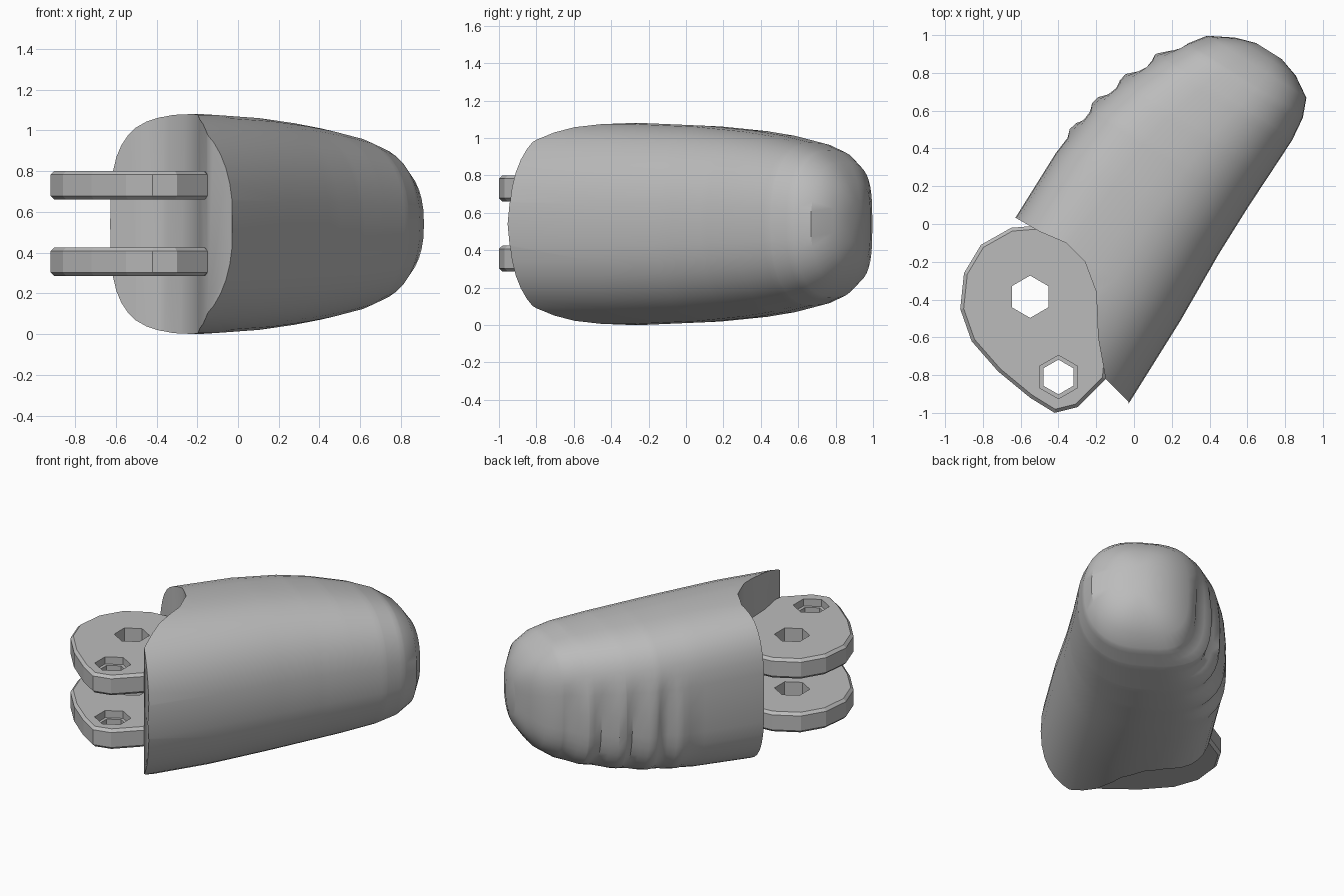
import bpy, bmesh, math
from mathutils import Vector

if "Cube" in bpy.data.objects:
    bpy.data.objects.remove(bpy.data.objects["Cube"])

grey = bpy.data.materials.new("plain grey")
grey.use_nodes = True
COLOUR = (0.5, 0.5, 0.5, 1)
grey.diffuse_color = COLOUR
grey.node_tree.nodes["Principled BSDF"].inputs["Base Color"].default_value = COLOUR

ALONG = Vector((0.53, 0.848, 0))    # from knuckle to fingertip
ACROSS = Vector((0.848, -0.53, 0))  # from pad side to back side
MID_Z = 0.54


def make_object(name, bm):
    bmesh.ops.recalc_face_normals(bm, faces=bm.faces)
    mesh = bpy.data.meshes.new(name)
    bm.to_mesh(mesh)
    bm.free()
    mesh.materials.append(grey)
    obj = bpy.data.objects.new(name, mesh)
    bpy.context.collection.objects.link(obj)
    return obj


def prism(name, outline, z0, z1, bevel=0):
    bm = bmesh.new()
    base = bm.faces.new([bm.verts.new((x, y, z0)) for x, y in outline])
    ext = bmesh.ops.extrude_face_region(bm, geom=[base])["geom"]
    for v in ext:
        if isinstance(v, bmesh.types.BMVert):
            v.co.z = z1
    if bevel:
        rims = [e for e in bm.edges if abs(e.verts[0].co.z - e.verts[1].co.z) < 1e-5]
        bmesh.ops.bevel(bm, geom=rims, offset=bevel, segments=1, affect="EDGES")
    return make_object(name, bm)


def cut(target, cutter):
    cutter.hide_render = True
    mod = target.modifiers.new("cut", "BOOLEAN")
    mod.operation = "DIFFERENCE"
    mod.solver = "EXACT"
    mod.object = cutter
    bpy.context.view_layer.objects.active = target
    bpy.ops.object.modifier_apply(modifier=mod.name)
    bpy.data.objects.remove(cutter)


def hexagon(x, y, r):
    return [(x + r * math.sin(k * math.pi / 3), y + r * math.cos(k * math.pi / 3))
            for k in range(6)]


def smooth(obj, angle):
    bpy.ops.object.select_all(action="DESELECT")
    obj.select_set(True)
    bpy.context.view_layer.objects.active = obj
    bpy.ops.object.shade_smooth_by_angle(angle=math.radians(angle))


# Fingertip shell: distance along, pad side, back side, half height
stations = [(-1.0, -0.55, 0.48, 0.54), (-0.3, -0.55, 0.48, 0.54),
            (0.1, -0.55, 0.465, 0.525), (0.4, -0.52, 0.465, 0.5),
            (0.6, -0.46, 0.47, 0.475), (0.82, -0.36, 0.475, 0.435),
            (0.95, -0.28, 0.46, 0.395), (1.05, -0.2, 0.42, 0.33),
            (1.12, -0.07, 0.31, 0.23), (1.155, 0.04, 0.2, 0.13)]


def station_at(s):
    for a, b in zip(stations, stations[1:]):
        if s <= b[0] + 1e-6:
            f = (s - a[0]) / (b[0] - a[0])
            return [p + (q - p) * f for p, q in zip(a, b)]


def section_point(s, pad, back, half, angle):
    c, d = math.cos(angle), math.sin(angle)
    power = 2 / (2.35 if c > 0 else 3.2)
    t = (pad + back) / 2 + (back - pad) / 2 * math.copysign(abs(c) ** power, c)
    z = MID_Z + half * math.copysign(abs(d) ** power, d)
    # Grip ripples on the lower pad side
    if c < -0.3 and 0.2 < s < 1.0 and z < 0.75:
        fade = min(1, (0.75 - z) / 0.15) * min(1, (-c - 0.3) * 3)
        t -= 0.022 * math.cos((s - 0.26) * 2 * math.pi / 0.19) * fade
    return ALONG * s + ACROSS * t + Vector((0, 0, z))


SIDES = 40
steps = sorted({p[0] for p in stations} | {round(0.2 + 0.045 * k, 3) for k in range(18)})
bm = bmesh.new()
rings = []
for s in steps:
    row = station_at(s)
    rings.append([bm.verts.new(section_point(*row, 2 * math.pi * k / SIDES))
                  for k in range(SIDES)])
for a, b in zip(rings, rings[1:]):
    for k in range(SIDES):
        n = (k + 1) % SIDES
        bm.faces.new((a[k], a[n], b[n], b[k]))
bm.faces.new(rings[0])
bm.faces.new(rings[-1])
shell = make_object("fingertip_shell", bm)

# Hollow scoop where the knuckle turns
scoop = [(-1.6, -1.6), (-1.6, 0.035), (-0.63, 0.035), (-0.5, -0.04), (-0.36, -0.1),
         (-0.26, -0.2), (-0.2, -0.36), (-0.19, -0.6), (-0.15, -0.82),
         (-0.03, -0.94), (-0.03, -1.6)]
cut(shell, prism("scoop_cutter", scoop, -0.5, 1.6))
smooth(shell, 35)

# Two hinge lugs with pivot and tendon holes
lug = [(-0.65, -0.02), (-0.4, 0.0), (-0.14, -0.2), (-0.13, -0.6), (-0.15, -0.82),
       (-0.3, -0.97), (-0.42, -1.0), (-0.55, -0.92), (-0.72, -0.78), (-0.86, -0.62),
       (-0.92, -0.45), (-0.9, -0.26), (-0.81, -0.11)]
for name, z0, z1 in (("lower_hinge_lug", 0.285, 0.425), ("upper_hinge_lug", 0.66, 0.8)):
    plate = prism(name, lug, z0, z1, 0.018)
    cut(plate, prism("pivot_cutter", hexagon(-0.55, -0.385, 0.112), z0 - 0.1, z1 + 0.1))
    cut(plate, prism("tendon_cutter", hexagon(-0.4, -0.81, 0.092), z0 - 0.1, z1 + 0.1))
    cut(plate, prism("tendon_recess", hexagon(-0.4, -0.81, 0.115), z1 - 0.05, z1 + 0.1))
